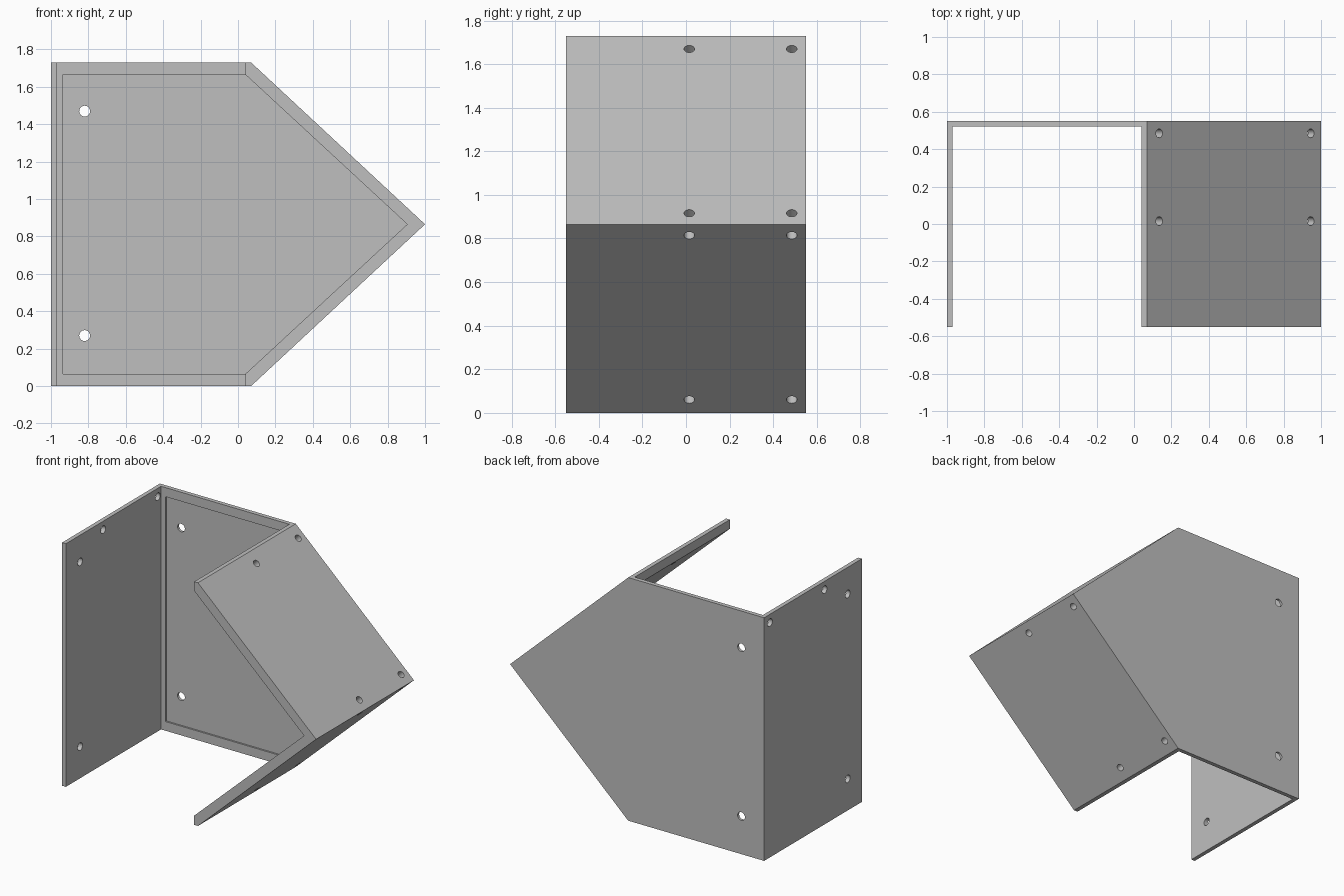
import bpy
import math
from mathutils import Vector

if "Cube" in bpy.data.objects:
    bpy.data.objects.remove(bpy.data.objects["Cube"], do_unlink=True)

FRONT, BACK, INNER = -0.55, 0.55, 0.52
TOP = 1.73
MID = TOP / 2
CORNER, TIP = 0.07, 1.0
RIM = 0.065

grey = bpy.data.materials.new("plain_grey")
grey.use_nodes = True
colour = (0.52, 0.52, 0.52, 1)
grey.diffuse_color = colour
grey.node_tree.nodes["Principled BSDF"].inputs["Base Color"].default_value = colour


def prism(name, outline, y0, y1):
    """Extrude an x-z outline from y0 to y1."""
    n = len(outline)
    verts = [(x, y, z) for y in (y0, y1) for x, z in outline]
    faces = [tuple(range(n)), tuple(reversed(range(n, 2 * n)))]
    faces += [((i + 1) % n, i, i + n, (i + 1) % n + n) for i in range(n)]
    mesh = bpy.data.meshes.new(name)
    mesh.from_pydata(verts, [], faces)
    mesh.materials.append(grey)
    obj = bpy.data.objects.new(name, mesh)
    bpy.context.collection.objects.link(obj)
    return obj


def cut(obj, cutter):
    """Subtract the cutter and remove it."""
    bpy.context.view_layer.objects.active = obj
    mod = obj.modifiers.new("cut", "BOOLEAN")
    mod.operation = "DIFFERENCE"
    mod.solver = "EXACT"
    mod.object = cutter
    bpy.ops.object.modifier_apply(modifier=mod.name)
    bpy.data.objects.remove(cutter, do_unlink=True)


def drill(obj, point, direction, radius, depth=0.075):
    """Drill a round hole centred on a surface point."""
    bpy.ops.mesh.primitive_cylinder_add(vertices=24, radius=radius,
                                        depth=2 * depth, location=point)
    tool = bpy.context.object
    tool.rotation_euler = Vector(direction).to_track_quat("Z", "Y").to_euler()
    tool.data.materials.append(grey)
    bpy.context.view_layer.update()
    cut(obj, tool)


# Back panel: pointed pentagon with a shallow inset and two holes
inner_tip = 0.905
inner_corner = 0.045
back_panel = prism("back_panel", [(-1, 0), (CORNER, 0), (TIP, MID),
                                  (CORNER, TOP), (-1, TOP)], INNER, BACK)
cut(back_panel, prism("inset_cutter", [
    (-1 + RIM, RIM), (inner_corner, RIM), (inner_tip, MID),
    (inner_corner, TOP - RIM), (-1 + RIM, TOP - RIM)], INNER - 0.1, INNER + 0.012))
for z in (0.27, 1.47):
    drill(back_panel, (-0.82, BACK, z), (0, 1, 0), 0.029)

# Flat side wall with four holes
side_wall = prism("side_wall", [(-1, 0), (-0.97, 0), (-0.97, TOP), (-1, TOP)],
                  FRONT, INNER)
for y, z in ((-0.39, 0.225), (-0.39, 1.54), (-0.13, 1.67), (0.484, 1.67)):
    drill(side_wall, (-1, y, z), (1, 0, 0), 0.027)

# Folded wall: two slopes meeting at the tip
folded_wall = prism("folded_wall", [
    (0.04, 0), (CORNER, 0), (TIP, MID), (CORNER, TOP), (0.04, TOP),
    (0.04, TOP - RIM), (inner_tip, MID), (0.04, RIM)], FRONT, INNER)
for side in (-1, 1):
    normal = Vector((MID, 0, side * (TIP - CORNER))).normalized()
    for x in (0.135, 0.945):
        z = MID + side * MID * (TIP - x) / (TIP - CORNER)
        for y in (0.015, 0.485):
            drill(folded_wall, (x, y, z), normal, 0.024)

# Smooth the round holes, keep flat faces crisp
for obj in (back_panel, side_wall, folded_wall):
    bpy.ops.object.select_all(action="DESELECT")
    obj.select_set(True)
    bpy.context.view_layer.objects.active = obj
    bpy.ops.object.shade_smooth_by_angle(angle=math.radians(30))
